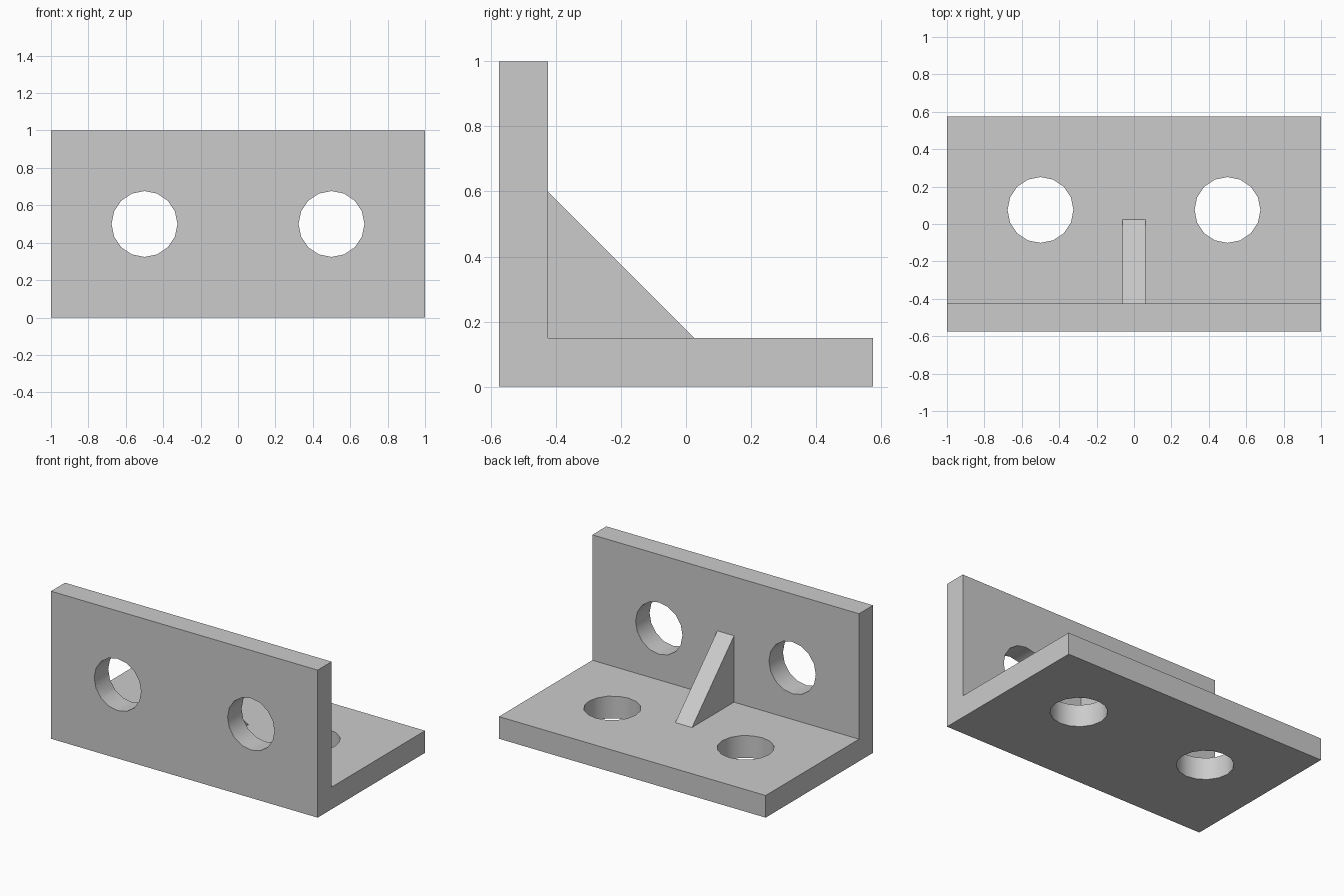
import bpy
import bmesh
import math
from mathutils import Matrix

cube = bpy.data.objects.get("Cube")
if cube:
    bpy.data.objects.remove(cube, do_unlink=True)

# Single plain grey
grey = bpy.data.materials.new("light grey")
grey.use_nodes = True
colour = (0.6, 0.6, 0.6, 1)
grey.diffuse_color = colour
grey.node_tree.nodes["Principled BSDF"].inputs["Base Color"].default_value = colour

HALF_DEPTH = 0.575
THICK = 0.15
INNER = THICK - HALF_DEPTH
HOLE_RADIUS = 0.176


def add_object(name, bm):
    bmesh.ops.recalc_face_normals(bm, faces=bm.faces)
    mesh = bpy.data.meshes.new(name)
    bm.to_mesh(mesh)
    bm.free()
    mesh.materials.append(grey)
    obj = bpy.data.objects.new(name, mesh)
    bpy.context.collection.objects.link(obj)
    return obj


def extrude_profile(name, points, half_width):
    """Extrude a side profile of (y, z) points along x."""
    bm = bmesh.new()
    face = bm.faces.new([bm.verts.new((-half_width, y, z)) for y, z in points])
    result = bmesh.ops.extrude_face_region(bm, geom=[face])
    verts = [v for v in result["geom"] if isinstance(v, bmesh.types.BMVert)]
    bmesh.ops.translate(bm, vec=(2 * half_width, 0, 0), verts=verts)
    return add_object(name, bm)


# L-shaped bracket: upright plate at the front, base plate behind
bracket = extrude_profile("angle_bracket", [
    (-HALF_DEPTH, 0), (HALF_DEPTH, 0), (HALF_DEPTH, THICK),
    (INNER, THICK), (INNER, 1), (-HALF_DEPTH, 1)], 1)

# Triangular rib in the inner corner
extrude_profile("gusset", [(INNER, THICK), (INNER + 0.45, THICK), (INNER, 0.6)], 0.0625)

# Bolt holes: two through each plate
bm = bmesh.new()
for x in (-0.5, 0.5):
    upright = Matrix.Translation((x, INNER - THICK / 2, 0.5)) @ Matrix.Rotation(math.pi / 2, 4, "X")
    base = Matrix.Translation((x, 0.075, THICK / 2))
    for matrix in (upright, base):
        bmesh.ops.create_cone(bm, cap_ends=True, segments=16, radius1=HOLE_RADIUS,
                              radius2=HOLE_RADIUS, depth=THICK * 1.4, matrix=matrix)
cutter = add_object("hole_cutter", bm)
cutter.hide_render = True
cutter.hide_set(True)

holes = bracket.modifiers.new("bolt_holes", "BOOLEAN")
holes.operation = "DIFFERENCE"
holes.solver = "EXACT"
holes.object = cutter

# Apply the holes, then smooth their walls while keeping rims sharp
bpy.ops.object.select_all(action="DESELECT")
bracket.select_set(True)
bpy.context.view_layer.objects.active = bracket
bpy.ops.object.modifier_apply(modifier=holes.name)
bpy.ops.object.shade_smooth_by_angle(angle=math.radians(30))
bpy.data.objects.remove(cutter, do_unlink=True)
